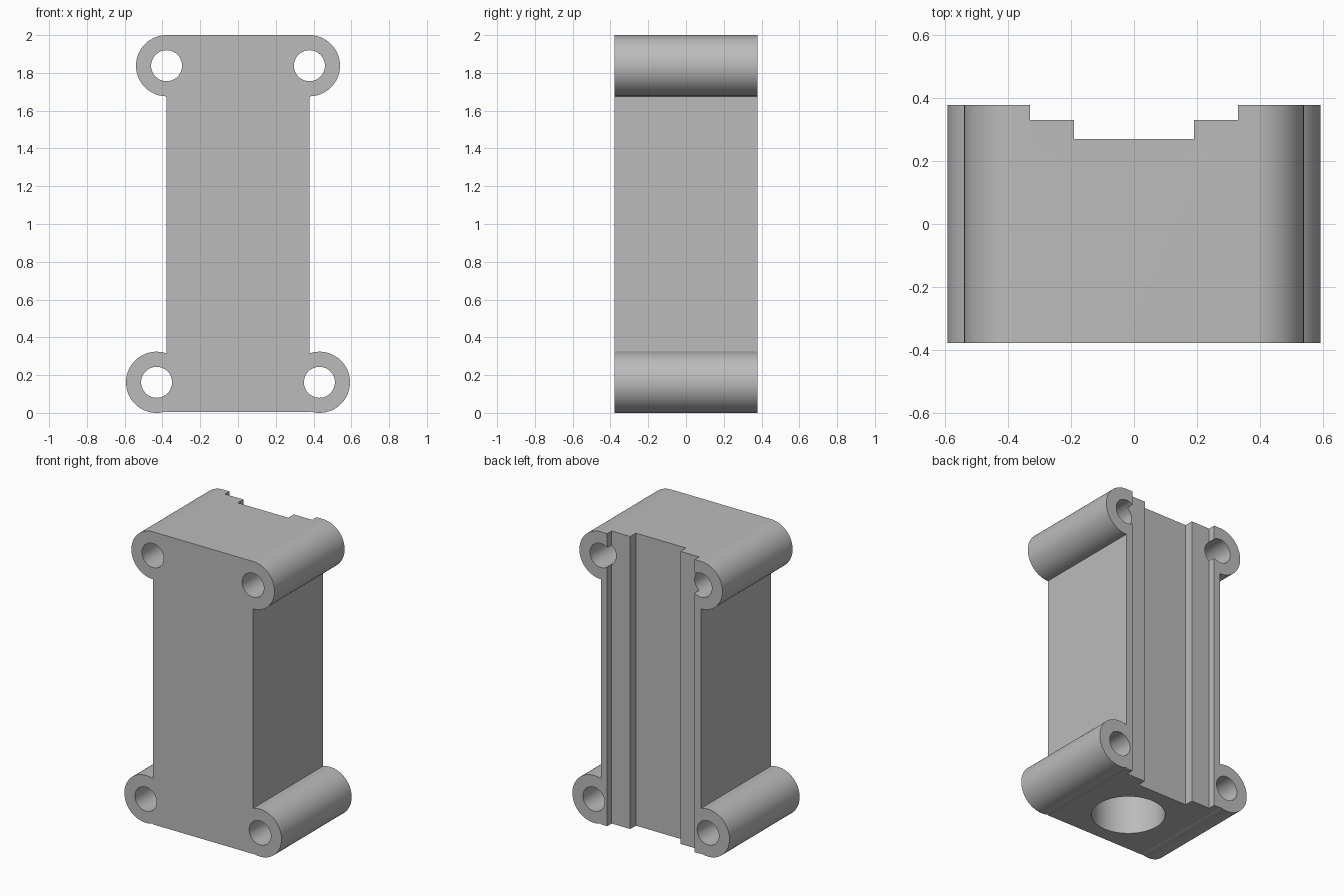
import bpy, bmesh, math
from mathutils import Vector

cube = bpy.data.objects.get("Cube")
if cube:
    bpy.data.objects.remove(cube, do_unlink=True)

HALF_W, HALF_D = 0.378, 0.378
BOTTOM, TOP = 0.004, 2.0
LUG_R, HOLE_R = 0.162, 0.082
LOW = (0.431, LUG_R)               # lower lug centre (x, z)
HIGH = (HALF_W, TOP - LUG_R)       # upper lug centre (x, z)

grey = bpy.data.materials.new("plain grey")
grey.use_nodes = True
colour = (0.5, 0.5, 0.5, 1)
grey.diffuse_color = colour
grey.node_tree.nodes["Principled BSDF"].inputs["Base Color"].default_value = colour


def arc(centre, radius, start, end, steps):
    return [(centre[0] + radius * math.cos(start + (end - start) * i / steps),
             centre[1] + radius * math.sin(start + (end - start) * i / steps))
            for i in range(steps + 1)]


def prism(name, points, sweep):
    """Extrude a closed ring of 3D points along the sweep vector."""
    bm = bmesh.new()
    face = bm.faces.new([bm.verts.new(p) for p in points])
    grown = bmesh.ops.extrude_face_region(bm, geom=[face])["geom"]
    verts = [g for g in grown if isinstance(g, bmesh.types.BMVert)]
    bmesh.ops.translate(bm, verts=verts, vec=Vector(sweep))
    bmesh.ops.recalc_face_normals(bm, faces=bm.faces)
    mesh = bpy.data.meshes.new(name)
    bm.to_mesh(mesh)
    bm.free()
    mesh.materials.append(grey)
    obj = bpy.data.objects.new(name, mesh)
    bpy.context.collection.objects.link(obj)
    return obj


def cut(target, cutter):
    mod = target.modifiers.new("cut", 'BOOLEAN')
    mod.operation = 'DIFFERENCE'
    mod.solver = 'EXACT'
    mod.object = cutter
    cutter.hide_render = True
    bpy.context.view_layer.objects.active = target
    bpy.ops.object.modifier_apply(modifier=mod.name)
    bpy.data.objects.remove(cutter, do_unlink=True)


# Housing with four round lugs, from one mirrored outline
meet = math.acos((HALF_W - LOW[0]) / LUG_R)
half = [(HALF_W, BOTTOM)]
half += arc(LOW, LUG_R, -meet, meet, 48)
half += arc(HIGH, LUG_R, -math.pi / 2, math.pi / 2, 40)
outline = half + [(-x, z) for x, z in reversed(half)]
housing = prism("housing", [(x, -HALF_D, z) for x, z in outline], (0, 2 * HALF_D, 0))

# Bolt holes through the lugs
for x, z in (LOW, HIGH):
    for side in (-1, 1):
        ring = arc((side * x, z), HOLE_R, 0, math.tau, 48)[:-1]
        cut(housing, prism("bolt_hole", [(a, -0.6, b) for a, b in ring], (0, 1.2, 0)))

# Stepped channel down the back
step = [(0.33, 0.6), (0.33, 0.33), (0.19, 0.33), (0.19, 0.27)]
step += [(-x, y) for x, y in reversed(step)]
cut(housing, prism("back_channel", [(x, y, -0.2) for x, y in step], (0, 0, 2.4)))

# Blind round bore in the underside
bore = arc((0, -0.055), 0.228, 0, math.tau, 64)[:-1]
cut(housing, prism("bore", [(x, y, -0.2) for x, y in bore], (0, 0, 2.0)))

bpy.ops.object.select_all(action='DESELECT')
housing.select_set(True)
bpy.context.view_layer.objects.active = housing
bpy.ops.object.shade_smooth_by_angle(angle=math.radians(25))
